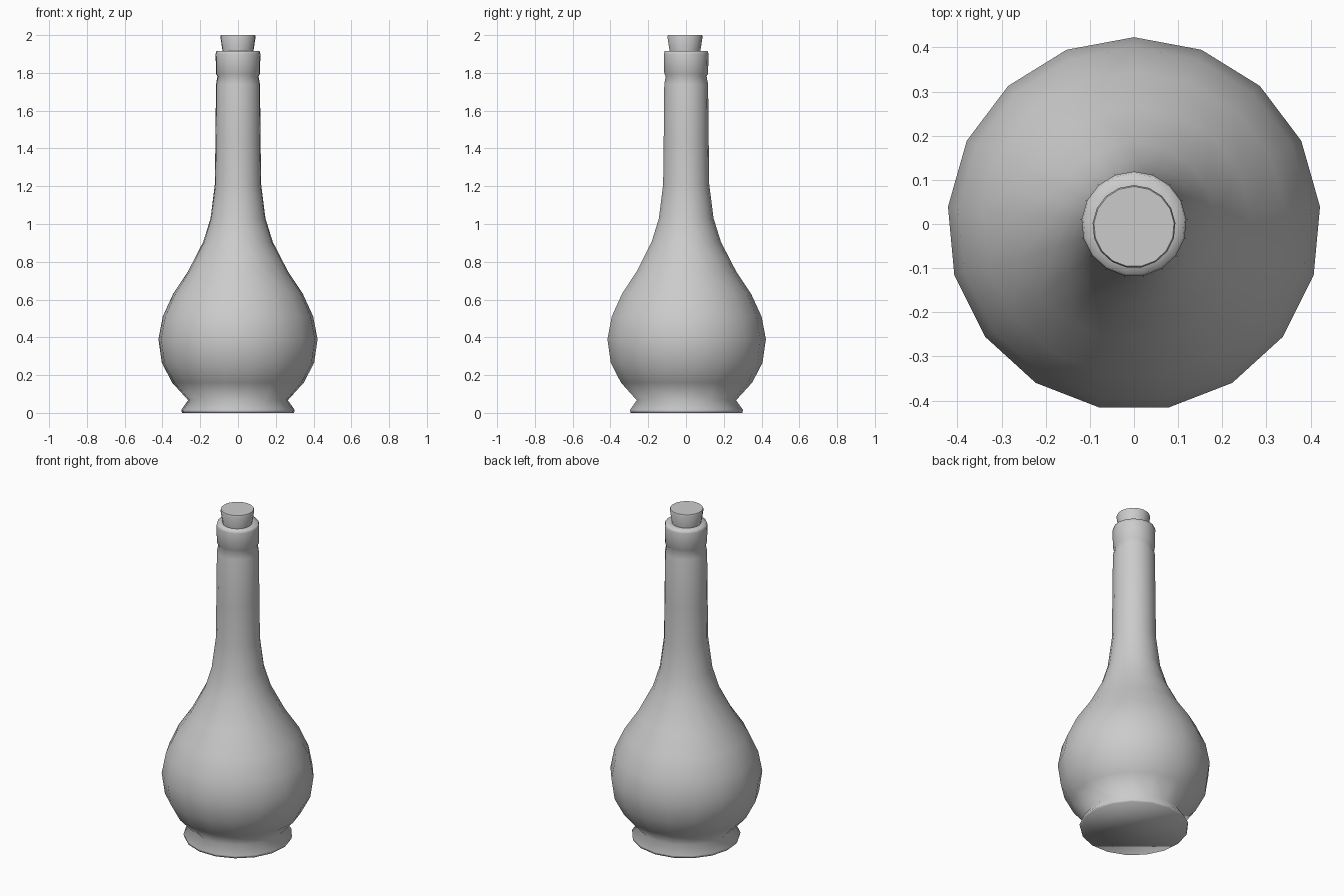
import bpy, bmesh
from math import sin, cos, tau, radians

if "Cube" in bpy.data.objects:
    bpy.data.objects.remove(bpy.data.objects["Cube"])

SIDES = 17


def lathe(name, profile, center=(0, 0), angle=50):
    """Revolve (radius, height) points around z, capping both ends."""
    bm = bmesh.new()
    rings = []
    for r, z in profile:
        rings.append([bm.verts.new((center[0] + r * sin(tau * i / SIDES),
                                    center[1] + r * cos(tau * i / SIDES), z))
                      for i in range(SIDES)])
    for a, b in zip(rings, rings[1:]):
        for i in range(SIDES):
            j = (i + 1) % SIDES
            bm.faces.new((a[i], a[j], b[j], b[i]))
    bm.faces.new(rings[0])
    bm.faces.new(rings[-1])
    bmesh.ops.recalc_face_normals(bm, faces=bm.faces)
    mesh = bpy.data.meshes.new(name)
    bm.to_mesh(mesh)
    bm.free()
    obj = bpy.data.objects.new(name, mesh)
    bpy.context.collection.objects.link(obj)
    bpy.ops.object.select_all(action='DESELECT')
    obj.select_set(True)
    bpy.context.view_layer.objects.active = obj
    bpy.ops.object.shade_smooth_by_angle(angle=radians(angle))
    return obj


# Bottle: flared foot, round belly, long neck, collar lip
lathe("bottle", [
    (0.298, 0.0), (0.302, 0.015), (0.265, 0.067), (0.350, 0.16),
    (0.405, 0.265), (0.423, 0.39), (0.400, 0.51), (0.345, 0.63),
    (0.265, 0.75), (0.185, 0.905), (0.146, 1.03), (0.123, 1.21),
    (0.120, 1.45), (0.117, 1.74), (0.109, 1.782), (0.117, 1.795),
    (0.119, 1.90), (0.115, 1.915), (0.082, 1.915)], angle=110)

# Tapered cork stopper
lathe("cork", [(0.078, 1.87), (0.082, 1.915), (0.094, 1.992), (0.091, 2.0)],
      center=(0, -0.006))
